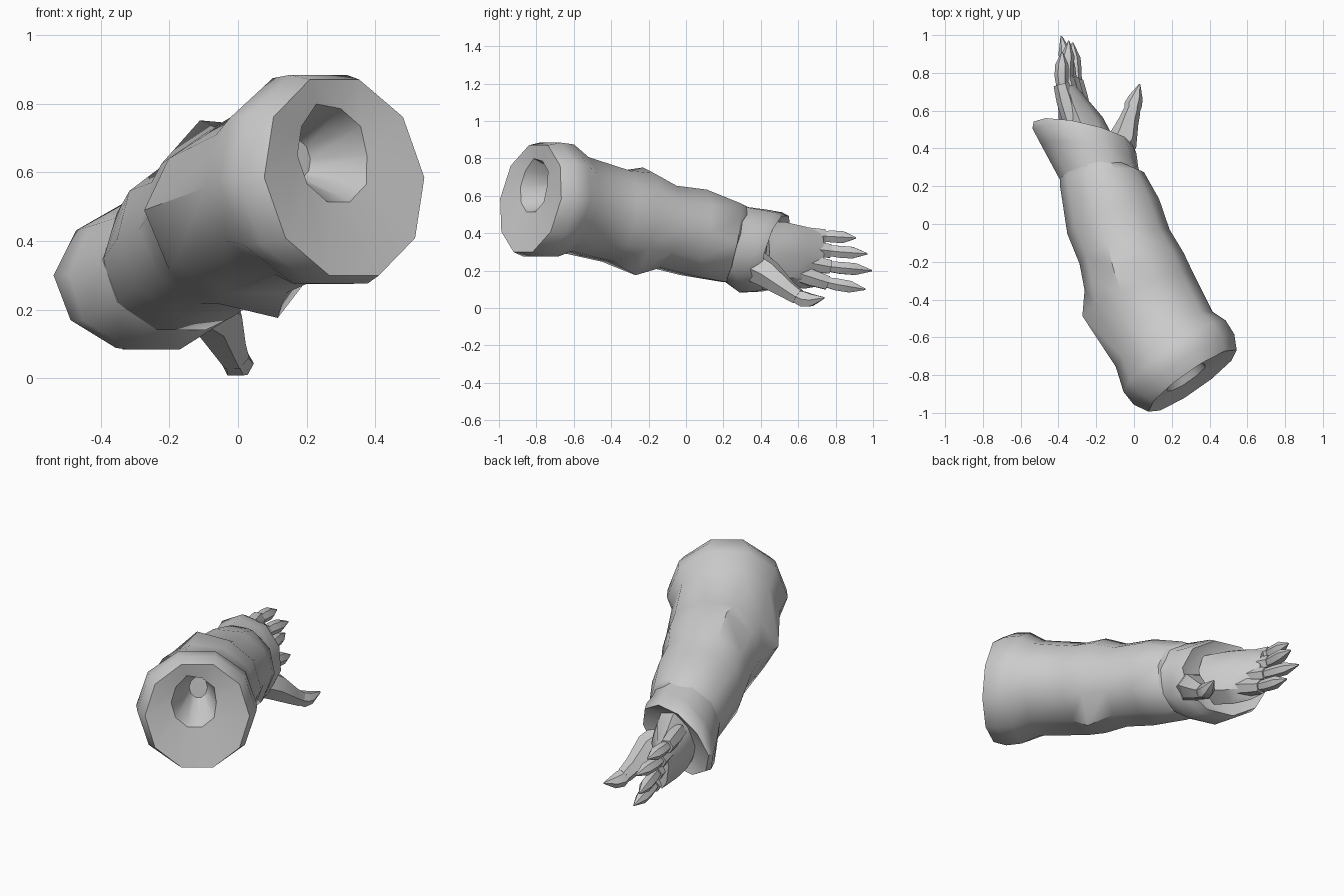
import bpy, bmesh, math
from mathutils import Vector


def loft(name, rings, sides, bumps=None, cap_start=True, cap_end=True):
    """Skin rings of (centre, normal, half width, half height); bumps scale single vertices."""
    bumps = bumps or {}
    bm = bmesh.new()
    loops = []
    for k, (c, n, ru, rv) in enumerate(rings):
        n = Vector(n).normalized()
        u = n.cross(Vector((0, 0, 1))).normalized()
        v = u.cross(n)
        loop = []
        for i in range(sides):
            a = 2 * math.pi * i / sides
            s = bumps.get((k, i), 1)
            loop.append(bm.verts.new(Vector(c) + s * (u * ru * math.cos(a) + v * rv * math.sin(a))))
        loops.append(loop)
    for a, b in zip(loops, loops[1:]):
        for i in range(sides):
            j = (i + 1) % sides
            bm.faces.new((a[i], a[j], b[j], b[i]))
    if cap_start:
        bm.faces.new(loops[0])
    if cap_end:
        bm.faces.new(loops[-1])
    bmesh.ops.recalc_face_normals(bm, faces=bm.faces)
    mesh = bpy.data.meshes.new(name)
    bm.to_mesh(mesh)
    bm.free()
    obj = bpy.data.objects.new(name, mesh)
    bpy.context.collection.objects.link(obj)
    bpy.context.view_layer.objects.active = obj
    bpy.ops.object.select_all(action='DESELECT')
    obj.select_set(True)
    bpy.ops.object.shade_smooth_by_angle(angle=math.radians(42))
    return obj


def digit(name, path, radii, sides=6):
    """Tube through path points with one radius per point."""
    pts = [Vector(p) for p in path]
    rings = []
    for i, p in enumerate(pts):
        n = pts[min(i + 1, len(pts) - 1)] - pts[max(i - 1, 0)]
        rings.append((p, n, radii[i], radii[i]))
    return loft(name, rings, sides)


END = (-0.56, 0.80, -0.17)    # direction of the open end
AXIS = (-0.35, 0.92, -0.20)   # direction of the forearm
CUFF = (0.22, 0.93, -0.25)    # direction of the wrist cuff

# Sleeve: hollow opening, thick rim, then wrinkled forearm
loft("sleeve", [
    ((0.17, -0.62, 0.64), END, 0.05, 0.06),
    ((0.28, -0.81, 0.65), END, 0.13, 0.145),
    ((0.31, -0.83, 0.585), END, 0.285, 0.305),
    ((0.265, -0.77, 0.58), END, 0.325, 0.325),
    ((0.215, -0.70, 0.575), END, 0.33, 0.32),
    ((0.16, -0.61, 0.555), (-0.48, 0.85, -0.2), 0.295, 0.27),
    ((0.035, -0.37, 0.49), AXIS, 0.30, 0.26),
    ((0.0, -0.25, 0.47), AXIS, 0.28, 0.27),
    ((-0.05, -0.12, 0.435), AXIS, 0.255, 0.235),
    ((-0.11, 0.04, 0.405), AXIS, 0.26, 0.245),
    ((-0.17, 0.24, 0.35), (-0.15, 0.95, -0.2), 0.225, 0.225),
    ((-0.20, 0.32, 0.33), CUFF, 0.20, 0.20),
], 10, {(6, 5): 1.1, (7, 8): 1.17, (7, 3): 1.12, (1, 0): 0.9, (1, 3): 1.1})

# Flared wrist cuff, folded back inside
loft("wrist_cuff", [
    ((-0.18, 0.25, 0.345), (-0.05, 0.95, -0.22), 0.215, 0.215),
    ((-0.235, 0.36, 0.305), CUFF, 0.265, 0.24),
    ((-0.26, 0.44, 0.30), CUFF, 0.28, 0.23),
    ((-0.265, 0.48, 0.295), CUFF, 0.265, 0.215),
    ((-0.245, 0.44, 0.30), CUFF, 0.15, 0.17),
], 10, {(2, 5): 1.02, (3, 5): 1.03})

# Palm, standing on edge with the thumb side low
loft("palm", [
    ((-0.24, 0.42, 0.30), (-0.2, 1, 0), 0.14, 0.16),
    ((-0.28, 0.53, 0.285), (-0.3, 1, 0), 0.12, 0.175),
    ((-0.325, 0.64, 0.27), (-0.3, 1, 0), 0.08, 0.165),
    ((-0.35, 0.73, 0.26), (-0.2, 1, 0), 0.04, 0.14),
], 8)

# Four fingers: thick knuckle piece plus a pointed end piece
fingers = [  # knuckle start, joint, tip
    ((-0.27, 0.55, 0.20), (-0.31, 0.755, 0.135), (-0.325, 0.96, 0.10)),
    ((-0.29, 0.55, 0.26), (-0.335, 0.77, 0.22), (-0.385, 0.995, 0.20)),
    ((-0.31, 0.55, 0.33), (-0.36, 0.77, 0.305), (-0.345, 0.97, 0.29)),
    ((-0.33, 0.54, 0.39), (-0.385, 0.74, 0.385), (-0.38, 0.91, 0.375)),
]
for i, (a, b, c) in enumerate(fingers):
    a, b, c = Vector(a), Vector(b), Vector(c)
    digit(f"finger_base_{i + 1}", [a, a.lerp(b, 0.55), b], [0.045, 0.05, 0.042])
    p = b.lerp(a, 0.1)
    digit(f"finger_tip_{i + 1}",
          [p, b.lerp(c, 0.25), b.lerp(c, 0.6), c], [0.03, 0.037, 0.036, 0.004])

# Thumb: base and pointed end
digit("thumb_base", [(-0.12, 0.36, 0.23), (-0.06, 0.44, 0.18), (-0.03, 0.54, 0.10),
                     (-0.01, 0.60, 0.06)], [0.09, 0.08, 0.055, 0.045])
digit("thumb_tip", [(-0.015, 0.57, 0.07), (-0.005, 0.63, 0.047), (0.01, 0.67, 0.043),
                    (0.03, 0.74, 0.055)], [0.036, 0.047, 0.038, 0.004])
